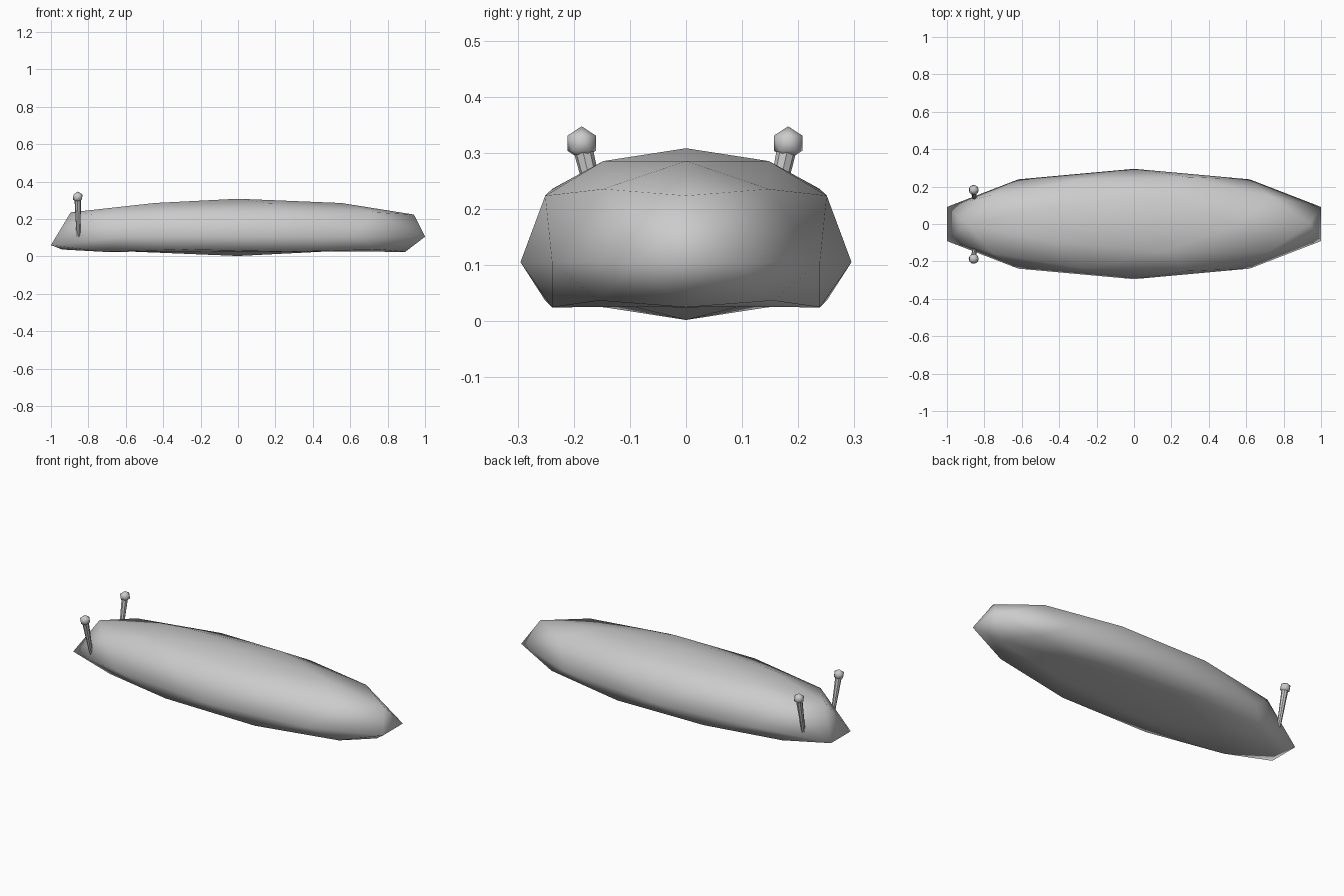
import bpy
from mathutils import Vector

if "Cube" in bpy.data.objects:
    bpy.data.objects.remove(bpy.data.objects["Cube"])

grey = bpy.data.materials.new("plain_grey")
grey.diffuse_color = (0.6, 0.6, 0.6, 1)
grey.use_nodes = True
grey.node_tree.nodes["Principled BSDF"].inputs["Base Color"].default_value = grey.diffuse_color


def finish(name):
    ob = bpy.context.object
    ob.name = name
    ob.data.materials.append(grey)
    bpy.ops.object.shade_smooth()
    return ob


# Body: stretched low-poly sphere with a sagging lower half
bpy.ops.mesh.primitive_ico_sphere_add(subdivisions=2, radius=1)
body = finish("body")
for v in body.data.vertices:
    x, y, z = v.co
    drop = 0.05 if -0.6 < z < 0.1 else 0
    # Lowered lip at the head end
    if abs(z) < 0.1 and x < -0.9:
        drop = 0.095
    v.co = (x * 1.0515, y * 0.295, 0.155 + z * 0.153 - drop)

# Eye stalks with round tips, leaning outwards on each side
for side, s, tip_y in (("left", -1, -0.186), ("right", 1, 0.182)):
    base = Vector((-0.853, s * 0.135, 0.105))
    tip = Vector((-0.857, tip_y, 0.317))
    axis = tip - base
    bpy.ops.mesh.primitive_cone_add(vertices=8, radius1=0.01, radius2=0.018,
                                    depth=axis.length, location=(base + tip) / 2,
                                    rotation=axis.to_track_quat('Z', 'Y').to_euler())
    finish(side + "_eye_stalk")
    bpy.ops.object.shade_smooth_by_angle()
    bpy.ops.mesh.primitive_ico_sphere_add(subdivisions=1, radius=0.03, location=tip)
    finish(side + "_eye")
